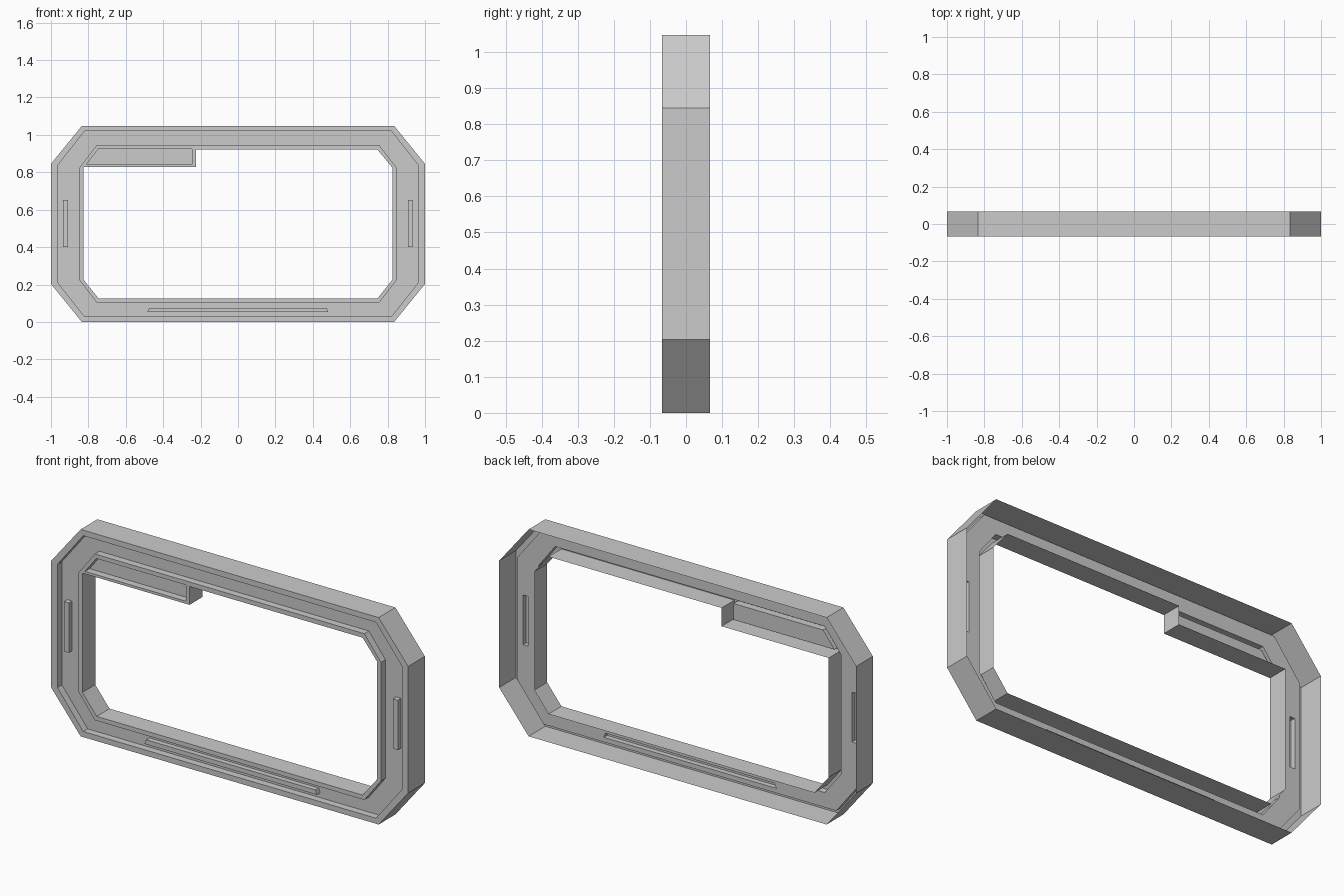
import bpy, bmesh

if "Cube" in bpy.data.objects:
    bpy.data.objects.remove(bpy.data.objects["Cube"])

FRONT, FLOOR, JAMB_BACK, BACK = -0.067, -0.031, 0.036, 0.067
BAR_FRONT = FLOOR - 0.026


def octagon(x, cx, z0, c0, c1, z1):
    """Chamfered rectangle, counter-clockwise seen from the front."""
    right = [(cx, z0), (x, c0), (x, c1), (cx, z1)]
    return right + [(-px, pz) for px, pz in reversed(right)]


def rect(x0, x1, z0, z1):
    return [(x0, z0), (x1, z0), (x1, z1), (x0, z1)]


def ring(bm, loop, y):
    return [bm.verts.new((x, y, z)) for x, z in loop]


def band(bm, a, b):
    """Quads between two matching rings, ordered from outer to inner."""
    n = len(a)
    for i in range(n):
        j = (i + 1) % n
        bm.faces.new((a[i], a[j], b[j], b[i]))


def fill(bm, rings):
    """Flat front-facing sheet bounded by rings; inner rings become holes."""
    edges = []
    for r in rings:
        for i, v in enumerate(r):
            w = r[(i + 1) % len(r)]
            edges.append(bm.edges.get((v, w)) or bm.edges.new((v, w)))
    made = bmesh.ops.triangle_fill(bm, edges=edges, use_beauty=True,
                                   use_dissolve=False, normal=(0, -1, 0))
    for f in made["geom"]:
        if isinstance(f, bmesh.types.BMFace):
            f.normal_update()
            if f.normal.y > 0:
                f.normal_flip()


def finish(bm, name):
    mesh = bpy.data.meshes.new(name)
    bm.to_mesh(mesh)
    bm.free()
    bpy.context.collection.objects.link(bpy.data.objects.new(name, mesh))


def raised(name, loop, y0, y1):
    """Open-backed plate: side walls from y0 to y1 and a flat face at y1."""
    bm = bmesh.new()
    a, b = ring(bm, loop, y0), ring(bm, loop, y1)
    band(bm, a, b)
    bm.faces.new(b)
    finish(bm, name)


outer = octagon(1.0, 0.835, 0.0, 0.203, 0.845, 1.048)
channel = octagon(0.965, 0.82, 0.028, 0.212, 0.836, 1.02)
rim = octagon(0.848, 0.755, 0.103, 0.224, 0.824, 0.945)
opening = [(0.745, 0.125), (0.825, 0.225), (0.825, 0.825), (0.745, 0.922),
           (-0.225, 0.922), (-0.225, 0.829), (-0.825, 0.829),
           (-0.825, 0.225), (-0.745, 0.125)]
panel = [(-0.81, 0.842), (-0.245, 0.842), (-0.245, 0.924), (-0.747, 0.924)]
bars = {
    "left_bar": rect(-0.935, -0.908, 0.4, 0.652),
    "right_bar": rect(0.908, 0.935, 0.4, 0.652),
    "bottom_bar": [(-0.485, 0.052), (0.482, 0.052), (0.474, 0.075), (-0.475, 0.075)],
}

# Outer wall, front lip and step down into the channel (open at the back)
bm = bmesh.new()
steps = [ring(bm, outer, BACK), ring(bm, outer, FRONT),
         ring(bm, channel, FRONT), ring(bm, channel, FLOOR)]
for a, b in zip(steps, steps[1:]):
    band(bm, a, b)
finish(bm, "outer_frame")

# Channel floor with openings behind the raised bars
bm = bmesh.new()
fill(bm, [ring(bm, l, FLOOR) for l in (channel, rim, *bars.values())])
finish(bm, "channel_floor")

# Raised inner rim with the notched opening wall
bm = bmesh.new()
low, top = ring(bm, rim, FLOOR), ring(bm, rim, FRONT)
band(bm, low, top)
edge, hole = ring(bm, opening, FRONT), ring(bm, panel, FRONT)
fill(bm, [top, edge, hole])
band(bm, edge, ring(bm, opening, JAMB_BACK))
finish(bm, "inner_rim")

# Sunken panel in the upper left corner
raised("corner_panel", panel, FRONT, FLOOR)

# Raised bars in the channel
for name, loop in bars.items():
    raised(name, loop, FLOOR, BAR_FRONT)
